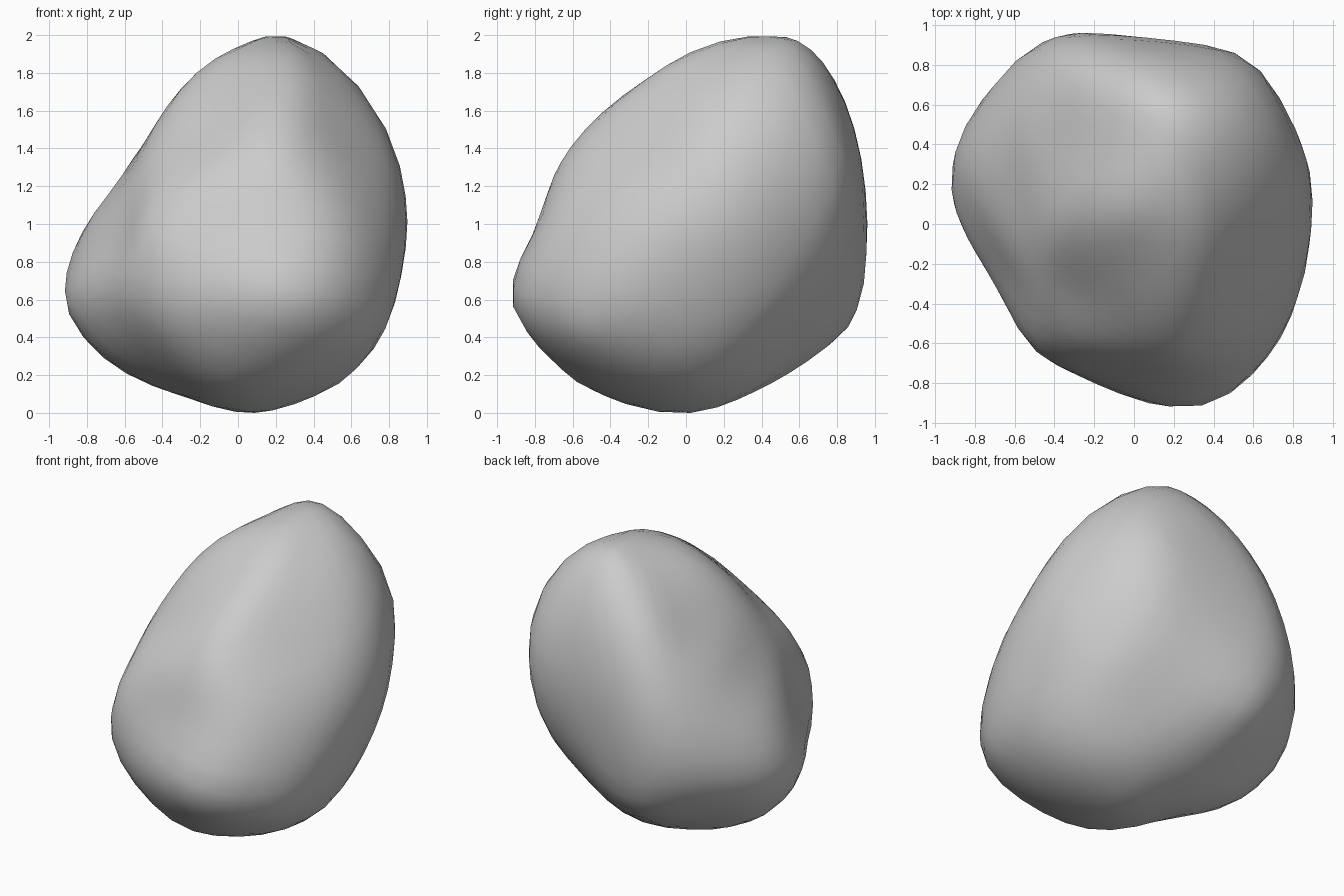
import bpy, bmesh
from math import sin, cos, atan2, pi, radians, exp
from mathutils import Vector

if "Cube" in bpy.data.objects:
    bpy.data.objects.remove(bpy.data.objects["Cube"])

# Outlines of the boulder about its centre: azimuth, elevation, points
FRONT = (0, 0, [(.1, -1), (.58, -.81), (.81, -.48), (.9, .02), (.83, .37), (.6, .78),
                (.22, 1), (-.22, .8), (-.54, .37), (-.66, .18), (-.76, .08), (-.91, -.3),
                (-.8, -.58), (-.4, -.88)])
RIGHT = (90, 0, [(.08, -1), (.75, -.64), (.94, -.35), (.94, .3), (.73, .83), (.3, 1),
                 (-.2, .77), (-.63, .38), (-.82, -.1), (-.95, -.37), (-.65, -.79), (-.3, -.96)])
TOP = (0, 90, [(.25, -.94), (.64, -.69), (.85, -.25), (.89, .27), (.74, .6), (.54, .86),
               (-.34, .95), (-.62, .8), (-.9, .4), (-.88, 0), (-.66, -.38), (-.52, -.64)])
FRONT_RIGHT = (35, 24, [(.5, 1.03), (.86, .68), (.96, .41), (.9, -.16), (.68, -.66), (.41, -.92),
                        (0, -1.02), (-.41, -.92), (-.79, -.37), (-.57, .25), (-.24, .72), (.04, .9)])
BACK_LEFT = (215, 22, [(-.26, .88), (-.8, .62), (-.96, .22), (-.88, -.3), (-.53, -.75), (-.28, -.93),
                       (.23, -.96), (.64, -.74), (.79, -.18), (.64, .24), (.22, .65), (.02, .8)])
BACK_RIGHT = (145, -20, [(.24, 1.12), (.65, .76), (.89, .27), (.98, -.17), (.92, -.52), (.62, -.8),
                         (-.21, -.98), (-.84, -.66), (-.94, -.29), (-.74, .32), (-.32, .96), (0, 1.11)])
# Lumps and hollows: direction, height
LUMPS = [((.55, -.7, 0), .05), ((-.35, -.4, .4), -.04), ((-.6, .15, .3), -.04), ((.47, .7, -.38), -.03)]
STEPS, BINS, ROUNDS = 180, 36, 50


def spline(pts, sub=24):
    """Closed Catmull-Rom curve through the outline points."""
    out, n = [], len(pts)
    p = [Vector(q) for q in pts]
    for i in range(n):
        a, b, c, d = p[i - 1], p[i], p[(i + 1) % n], p[(i + 2) % n]
        for k in range(sub):
            t = k / sub
            out.append((b * 2 + (c - a) * t + (a * 2 - b * 5 + c * 4 - d) * t * t
                        + (b * 3 - a - c * 3 + d) * t ** 3) / 2)
    return out


def make_view(az, el, pts):
    """Right and up axes plus a table of outline radius by angle."""
    a, e = radians(az), radians(el)
    right = Vector((cos(a), sin(a), 0))
    up = Vector((-sin(a) * sin(e), cos(a) * sin(e), cos(e)))
    curve = [(atan2(q.y, q.x), q.length) for q in spline(pts)]

    def gap(x, y):
        return abs((x - y + pi) % (2 * pi) - pi)
    table = [min(curve, key=lambda s: gap(s[0], 2 * pi * k / STEPS))[1] for k in range(STEPS)]
    return right, up, table


def lookup(table, turn):
    f = (turn % 1) * len(table)
    i = int(f)
    f -= i
    n = len(table)
    return table[i % n] * (1 - f) + table[(i + 1) % n] * f


views = [make_view(*v) for v in (FRONT, RIGHT, TOP, FRONT_RIGHT, BACK_LEFT, BACK_RIGHT)]

# Rough block: sphere cut back to all outlines
bm = bmesh.new()
bmesh.ops.create_icosphere(bm, subdivisions=4, radius=1)
bm.verts.index_update()
for v in bm.verts:
    d = v.co.normalized()
    best = 9
    for right, up, table in views:
        x, y = d.dot(right), d.dot(up)
        r = max((x * x + y * y) ** .5, 1e-4)
        best = min(best, lookup(table, atan2(y, x) / (2 * pi)) / r)
    v.co = d * best
pos = [v.co.copy() for v in bm.verts]
rings = [[e.other_vert(v).index for e in v.link_edges] for v in bm.verts]


def fit(view):
    """Nudge the rim seen from one view onto its outline."""
    right, up, table = view
    info, peak = [], [0.01] * BINS
    for p in pos:
        x, y = p.dot(right), p.dot(up)
        turn = atan2(y, x) / (2 * pi)
        q = (x * x + y * y) ** .5 / lookup(table, turn)
        b = int((turn % 1) * BINS) % BINS
        peak[b] = max(peak[b], q)
        info.append((p, x, y, turn, q))
    for p, x, y, turn, q in info:
        m = lookup(peak, turn - .5 / BINS)
        w = min(1, q / m) ** 8
        p += (right * x + up * y) * (1 / m - 1) * w * .6


def bend(field):
    """Offset of each vertex value from the mean of its neighbours."""
    return [sum((field[j] for j in ring), Vector()) / len(ring) - field[i]
            for i, ring in enumerate(rings)]


# Weather the block: relax the surface, then pull it back to the outlines
for i in range(ROUNDS):
    s = .5 * (1 - i / ROUNDS) + .05
    for p, d in zip(pos, bend(pos)):
        p += d * s
    if i == ROUNDS - 8:
        for direction, height in LUMPS:
            aim = Vector(direction).normalized()
            for p in pos:
                p += p.normalized() * height * exp(-(p.angle(aim) / .35) ** 2)
    for view in views:
        fit(view)

# Soften the ridges without shrinking
for _ in range(4):
    for p, d in zip(pos, bend(bend(pos))):
        p -= d * .35

# Stand it on the ground
low = min(p.z for p in pos)
for v, p in zip(bm.verts, pos):
    v.co = p - Vector((0, 0, low))
for f in bm.faces:
    f.smooth = True
mesh = bpy.data.meshes.new("boulder")
bm.to_mesh(mesh)
bm.free()
bpy.context.collection.objects.link(bpy.data.objects.new("boulder", mesh))
